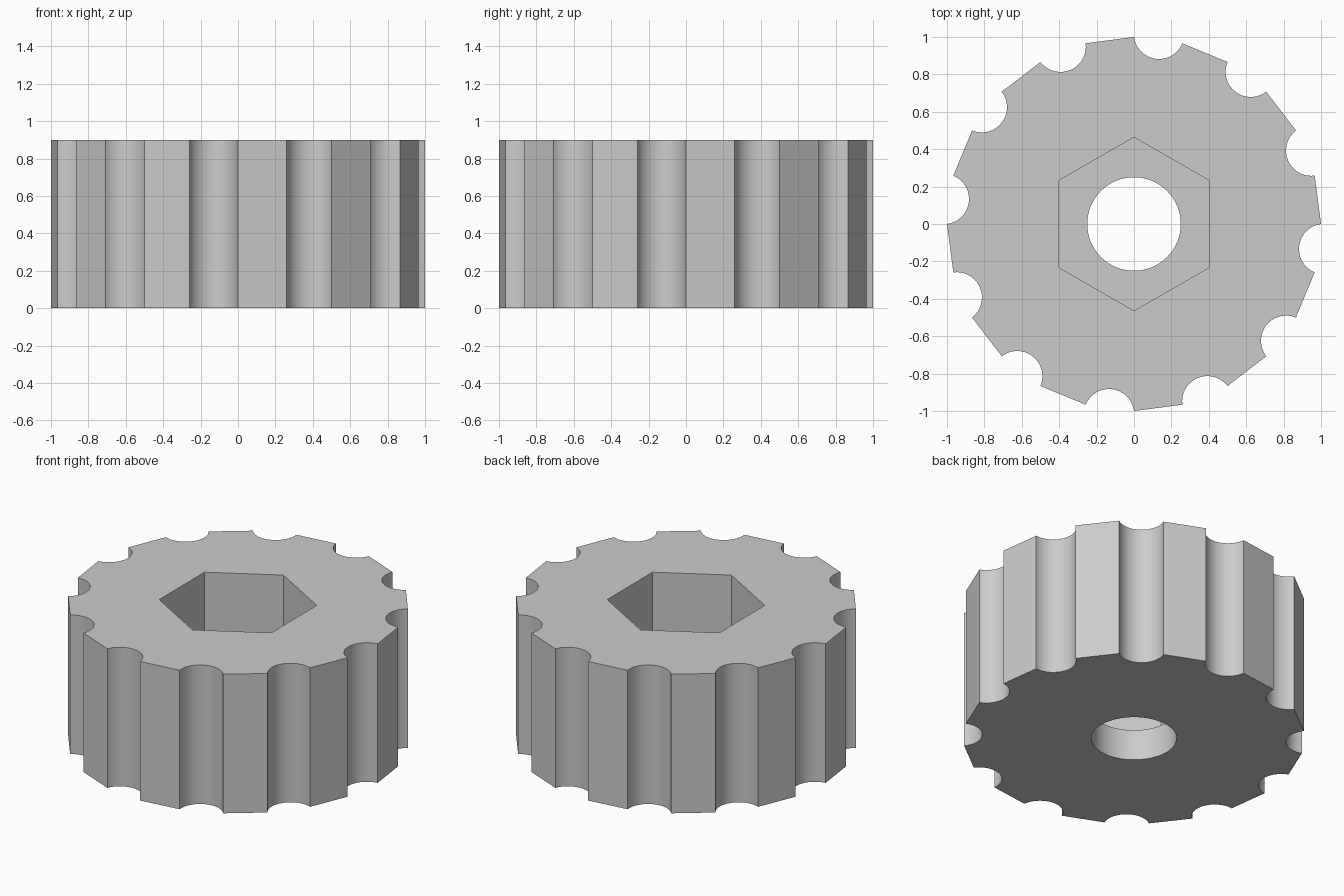
import bpy
import bmesh
import math

HEIGHT = 0.9
FLOOR = 0.2          # floor level of the hexagonal pocket
FLUTES = 12
STEPS = 18           # segments per flute

cube = bpy.data.objects.get("Cube")
if cube:
    bpy.data.objects.remove(cube, do_unlink=True)

grey = bpy.data.materials.new("plain_grey")
grey.use_nodes = True
colour = (0.6, 0.6, 0.6, 1)
grey.diffuse_color = colour
grey.node_tree.nodes["Principled BSDF"].inputs["Base Color"].default_value = colour


def polygon(radius, sides, start=0.0):
    """Points of a regular polygon, counter-clockwise."""
    angles = [start + math.tau * i / sides for i in range(sides)]
    return [(radius * math.cos(a), radius * math.sin(a)) for a in angles]


def fluted_outline():
    """Unit 24-gon with every second side hollowed by a round flute."""
    half = math.pi / (2 * FLUTES)
    centre = 1.026
    gap = centre - math.cos(half)
    radius = math.hypot(gap, math.sin(half))
    sweep = math.atan2(math.sin(half), gap)
    points = []
    for k in range(FLUTES):
        mid = math.tau * k / FLUTES - half
        for i in range(STEPS + 1):
            a = mid + math.pi + sweep * (1 - 2 * i / STEPS)
            points.append((centre * math.cos(mid) + radius * math.cos(a),
                           centre * math.sin(mid) + radius * math.sin(a)))
    return points


bm = bmesh.new()


def ring(points, z):
    return [bm.verts.new((x, y, z)) for x, y in points]


def wall(low, high):
    for i in range(len(low)):
        j = (i + 1) % len(low)
        bm.faces.new((low[i], low[j], high[j], high[i]))


def cap(outer, inner):
    """Flat face between an outer loop and a hole."""
    edges = []
    for loop in (outer, inner):
        for i, v in enumerate(loop):
            pair = (v, loop[(i + 1) % len(loop)])
            edges.append(bm.edges.get(pair) or bm.edges.new(pair))
    bmesh.ops.triangle_fill(bm, edges=edges, use_beauty=True)


# Loops of the knob body, the hexagonal pocket and the round bore
outline = fluted_outline()
hexagon = polygon(0.464, 6, math.pi / 2)
circle = polygon(0.25, 64)
body_low, body_high = ring(outline, 0), ring(outline, HEIGHT)
hex_low, hex_high = ring(hexagon, FLOOR), ring(hexagon, HEIGHT)
bore_low, bore_high = ring(circle, 0), ring(circle, FLOOR)

# Walls, then top, pocket floor and underside
wall(body_low, body_high)
wall(hex_low, hex_high)
wall(bore_low, bore_high)
cap(body_high, hex_high)
cap(hex_low, bore_high)
cap(body_low, bore_low)
bmesh.ops.recalc_face_normals(bm, faces=bm.faces)

mesh = bpy.data.meshes.new("fluted_knob")
bm.to_mesh(mesh)
bm.free()
mesh.materials.append(grey)
knob = bpy.data.objects.new("fluted_knob", mesh)
bpy.context.collection.objects.link(knob)

# Smooth flutes and bore, sharp corners
bpy.ops.object.select_all(action="DESELECT")
knob.select_set(True)
bpy.context.view_layer.objects.active = knob
bpy.ops.object.shade_smooth_by_angle(angle=math.radians(25))
